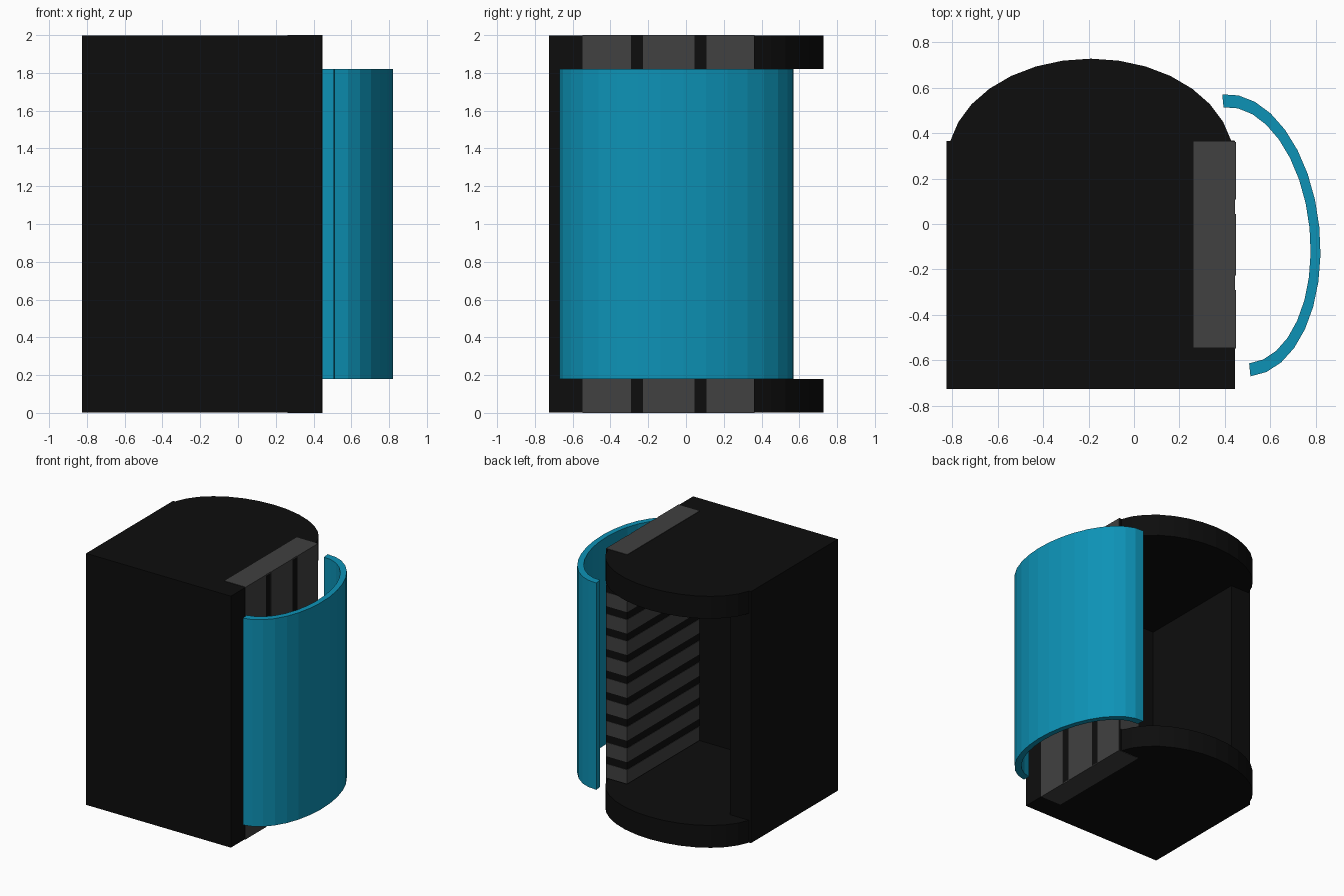
import bpy, bmesh, math

if "Cube" in bpy.data.objects:
    bpy.data.objects.remove(bpy.data.objects["Cube"])


def material(name, rgb):
    m = bpy.data.materials.new(name)
    m.diffuse_color = (*rgb, 1)
    m.use_nodes = True
    m.node_tree.nodes["Principled BSDF"].inputs["Base Color"].default_value = m.diffuse_color
    return m


BLACK = material("soft black", (0.004, 0.004, 0.004))
GREY = material("dark grey", (0.052, 0.052, 0.052))
TEAL = material("teal", (0.004, 0.29, 0.47))


def finish(name, bm, mat):
    bmesh.ops.recalc_face_normals(bm, faces=bm.faces)
    me = bpy.data.meshes.new(name)
    bm.to_mesh(me)
    bm.free()
    me.materials.append(mat)
    ob = bpy.data.objects.new(name, me)
    bpy.context.collection.objects.link(ob)
    return ob


def extrude(name, pts, z0, z1, mat):
    """Closed plan outline pulled up from z0 to z1."""
    bm = bmesh.new()
    face = bm.faces.new([bm.verts.new((x, y, z0)) for x, y in pts])
    up = bmesh.ops.extrude_face_region(bm, geom=[face])["geom"]
    bmesh.ops.translate(bm, vec=(0, 0, z1 - z0),
                        verts=[v for v in up if isinstance(v, bmesh.types.BMVert)])
    return finish(name, bm, mat)


def box(name, x, y, z, mat):
    pts = [(x[0], y[0]), (x[1], y[0]), (x[1], y[1]), (x[0], y[1])]
    return extrude(name, pts, z[0], z[1], mat)


# Main dimensions
L, R, F, B = -0.825, 0.445, -0.725, 0.365
WALL = 0.183
LOW, HIGH = 0.18, 1.82
e = 0.003

# Top and bottom caps with a rounded back
step = math.pi / 16
arc = [(-0.19 + 0.63 * math.sin(i * step), 0.277 + 0.45 * math.cos(i * step))
       for i in range(7, -8, -1)]
cap = [(L, F), (R, F), (R, B)] + arc + [(L, B)]
extrude("bottom_cap", cap, e, LOW, BLACK)
extrude("top_cap", cap, HIGH, 2 - e, BLACK)

# Front and left walls; the back is open
walls = [(L, F), (R, F), (R, F + WALL), (L + WALL, F + WALL), (L + WALL, B), (L, B)]
extrude("walls", walls, LOW, HIGH, BLACK)

# Right wall: black core with grey facing panels
X0, Y0 = R - WALL, F + WALL
box("grille_core", (X0, R), (Y0, B), (LOW, HIGH), BLACK)
for name, z in (("grille_bottom", (0, 0.01)), ("grille_top", (1.99, 2))):
    box(name, (X0, R), (Y0, B - e), z, GREY)
for i, y in enumerate(((-0.548, -0.29), (-0.227, 0.044), (0.108, 0.361))):
    box(f"outer_panel_{i + 1}", (R - e, R + e), y, (0, 2), GREY)
for i in range(10):
    z = 0.185 + i * 0.17
    box(f"inner_slat_{i + 1}", (X0 - e, R - e), (Y0, B + e), (z, z + 0.11), GREY)


# Curved sliding door: half of an elliptical ring, slightly turned
def half_ellipse(half_len, depth):
    pts = []
    for i in range(-8, 9):
        s, c = math.sin(i * step), math.cos(i * step)
        pts.append((0.45 - 0.1 * half_len * s + depth * c,
                    -0.05 + half_len * s + 0.1 * depth * c))
    return pts


door = half_ellipse(0.62, 0.365) + half_ellipse(0.563, 0.322)[::-1]
extrude("curved_door", door, LOW, HIGH, TEAL)
